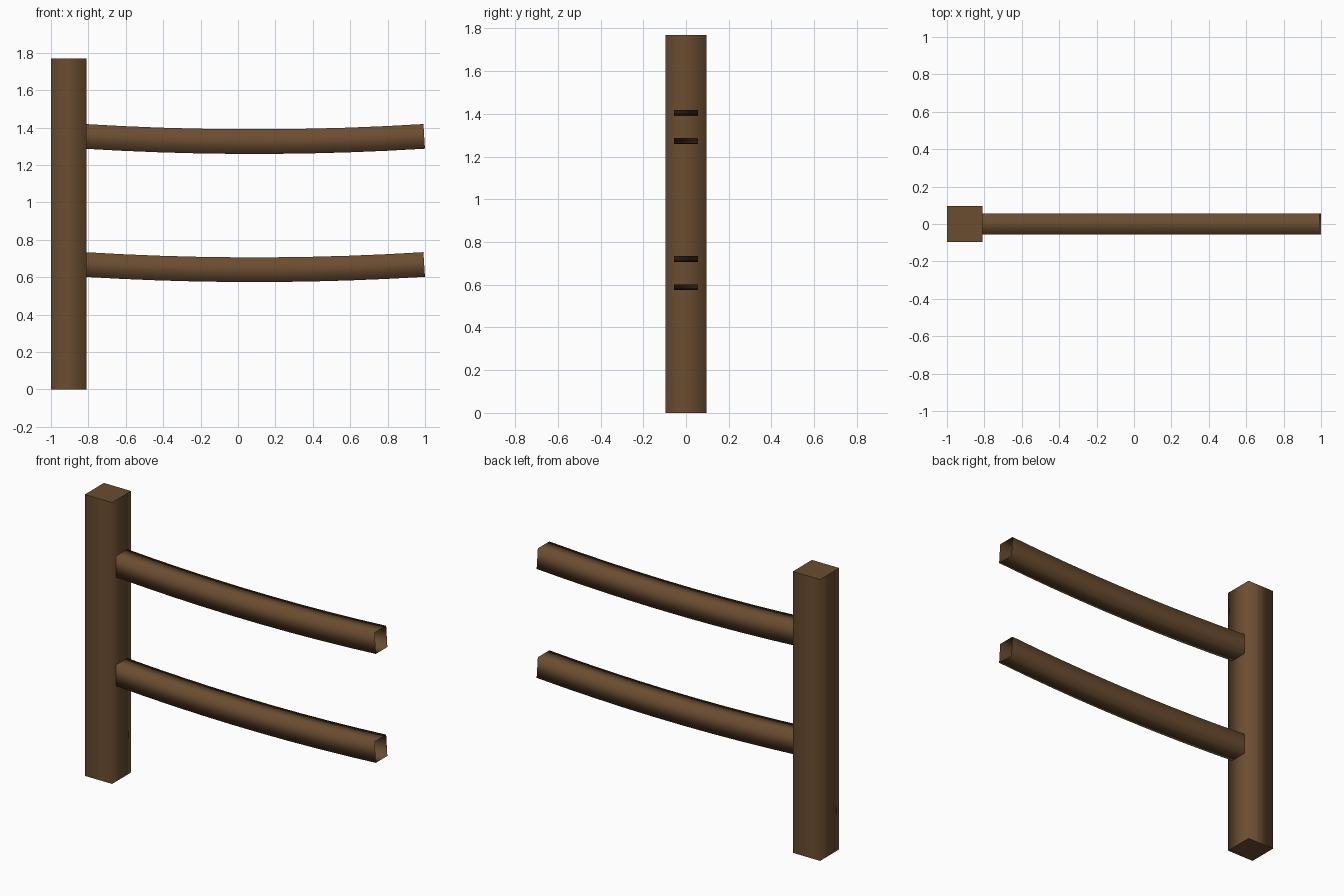
import bpy, bmesh, math

if "Cube" in bpy.data.objects:
    bpy.data.objects.remove(bpy.data.objects["Cube"])

wood = bpy.data.materials.new("brown wood")
wood.diffuse_color = (0.147, 0.074, 0.030, 1)
wood.use_nodes = True
wood.node_tree.nodes["Principled BSDF"].inputs["Base Color"].default_value = wood.diffuse_color


def finish(name, bm):
    bmesh.ops.recalc_face_normals(bm, faces=bm.faces)
    for f in bm.faces:
        f.smooth = True
    me = bpy.data.meshes.new(name)
    bm.to_mesh(me)
    bm.free()
    me.materials.append(wood)
    ob = bpy.data.objects.new(name, me)
    bpy.context.collection.objects.link(ob)
    return ob


# Square post with softly shaded sides and crisp ends
W, H = 0.19, 1.77
bm = bmesh.new()
bmesh.ops.create_cube(bm, size=1)
bmesh.ops.scale(bm, vec=(W, W, H), verts=bm.verts)
bmesh.ops.translate(bm, vec=(-1 + W / 2, 0, H / 2), verts=bm.verts)
for e in bm.edges:
    if abs(e.verts[0].co.z - e.verts[1].co.z) < 0.01:
        e.smooth = False
finish("post", bm)


# Sagging rail: open rectangular tube swept along a shallow arc
def rail(name, z_mid, sag=0.028, x_mid=0.0875, half=0.908, steps=9):
    hy, hz = 0.057, 0.066
    bm = bmesh.new()
    rings = []
    for i in range(steps + 1):
        t = -1 + 2 * i / steps
        x, z = x_mid + half * t, z_mid + sag * t * t
        a = math.atan(2 * sag * t / half)
        rings.append([bm.verts.new((x - v * math.sin(a), y, z + v * math.cos(a)))
                      for y, v in ((-hy, -hz), (hy, -hz), (hy, hz), (-hy, hz))])
    for r, s in zip(rings, rings[1:]):
        for k in range(4):
            j = (k + 1) % 4
            bm.faces.new((r[k], r[j], s[j], s[k]))
    finish(name, bm)


rail("lower_rail", 0.640)
rail("upper_rail", 1.325)
